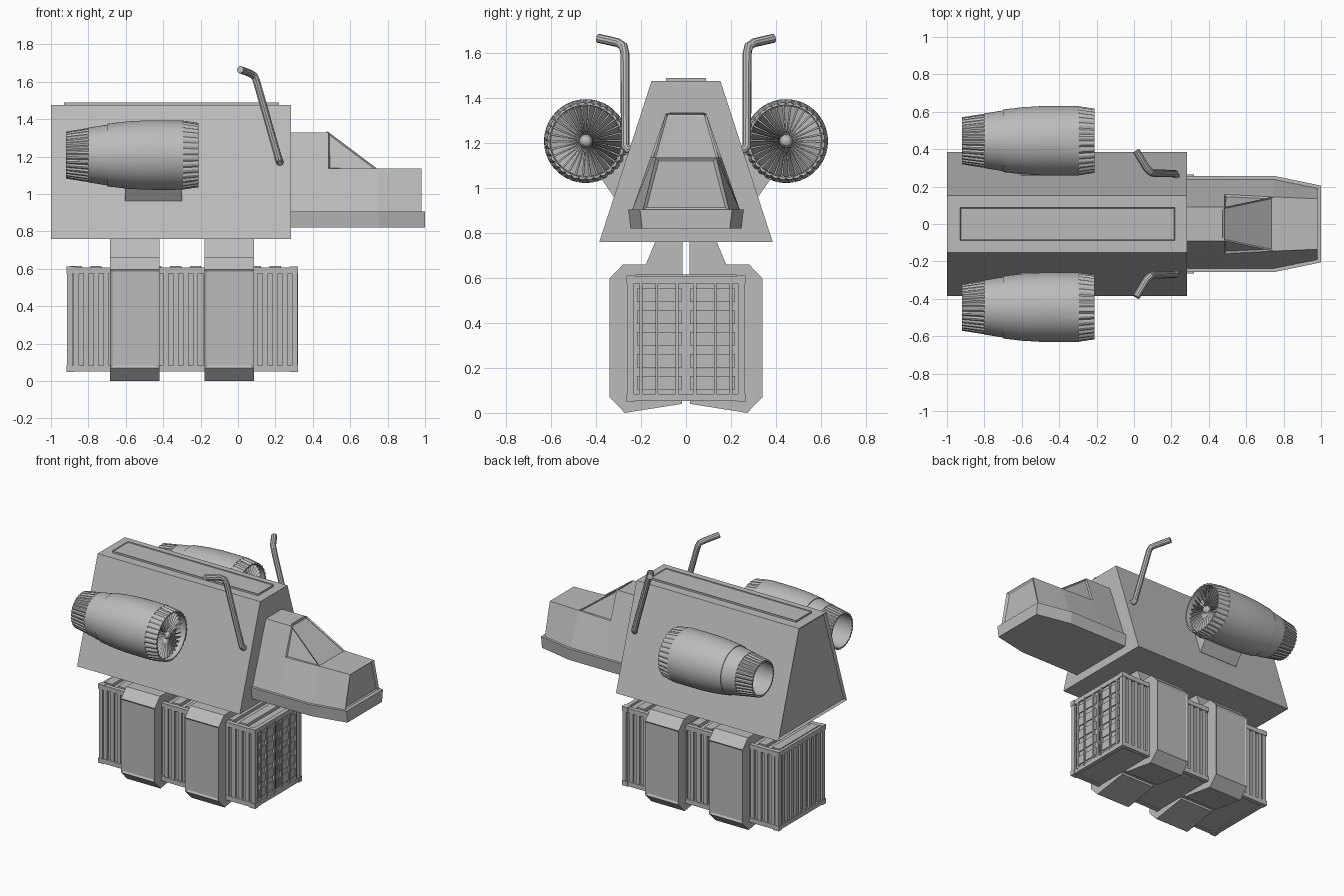
import bpy, bmesh, math
from mathutils import Vector

if "Cube" in bpy.data.objects:
    bpy.data.objects.remove(bpy.data.objects["Cube"])

grey = bpy.data.materials.new("hull grey")
grey.diffuse_color = (0.5, 0.5, 0.5, 1)
grey.use_nodes = True
grey.node_tree.nodes["Principled BSDF"].inputs["Base Color"].default_value = grey.diffuse_color


def finish(bm, name, mirror=False, smooth=False):
    bmesh.ops.recalc_face_normals(bm, faces=bm.faces)
    me = bpy.data.meshes.new(name)
    bm.to_mesh(me)
    bm.free()
    me.materials.append(grey)
    ob = bpy.data.objects.new(name, me)
    bpy.context.collection.objects.link(ob)
    if mirror:
        m = ob.modifiers.new("mirror", 'MIRROR')
        m.use_axis = (False, True, False)
    if smooth:
        bpy.ops.object.select_all(action='DESELECT')
        ob.select_set(True)
        bpy.context.view_layer.objects.active = ob
        bpy.ops.object.shade_smooth_by_angle(angle=math.radians(25))
    return ob


def loft(bm, sections):
    """sections: list of rings of (x, y, z), same length, capped at both ends"""
    rings = [[bm.verts.new(p) for p in s] for s in sections]
    n = len(rings[0])
    for a, b in zip(rings, rings[1:]):
        for i in range(n):
            bm.faces.new((a[i], a[(i + 1) % n], b[(i + 1) % n], b[i]))
    bm.faces.new(rings[0])
    bm.faces.new(rings[-1])
    bmesh.ops.remove_doubles(bm, verts=bm.verts, dist=1e-4)
    bmesh.ops.recalc_face_normals(bm, faces=bm.faces)


def sym(x, half):
    """closed symmetric ring from half profile [(y, z)...]"""
    return [(x, y, z) for y, z in half] + [(x, -y, z) for y, z in reversed(half)]


def prism(bm, poly, x0, x1):
    loft(bm, [[(x, y, z) for y, z in poly] for x in (x0, x1)])


def recess(bm, test, thick, depth):
    fs = [f for f in bm.faces if test(f.calc_center_median(), f.normal)]
    bmesh.ops.inset_individual(bm, faces=fs, thickness=thick, depth=-depth)


def box(bm, x0, x1, y0, y1, z0, z1):
    vs = bmesh.ops.create_cube(bm, size=1)["verts"]
    for v in vs:
        v.co = Vector((x0 + (v.co.x + .5) * (x1 - x0), y0 + (v.co.y + .5) * (y1 - y0),
                       z0 + (v.co.z + .5) * (z1 - z0)))


def lathe(bm, prof, cy, cz, seg=96):
    """prof: (x, r, ribbed) turned round the x direction"""
    rings = []
    for x, r, rib in prof:
        if r == 0:
            rings.append([bm.verts.new((x, cy, cz))] * seg)
            continue
        ring = []
        for i in range(seg):
            a = math.tau * i / seg
            q = r - (.007 if rib and i % 3 == 0 else 0)
            ring.append(bm.verts.new((x, cy + q * math.cos(a), cz + q * math.sin(a))))
        rings.append(ring)
    for a, b in zip(rings, rings[1:]):
        for i in range(seg):
            j = (i + 1) % seg
            vs = list(dict.fromkeys((a[i], a[j], b[j], b[i])))
            bm.faces.new(vs)


# main hull with recessed rear panel
bm = bmesh.new()
hull = [(.385, .76), (.153, 1.475)]
loft(bm, [sym(-1, hull), sym(.283, hull)])
recess(bm, lambda c, n: n.x < -.9, .02, .015)
finish(bm, "hull")

# roof plate
bm = bmesh.new()
box(bm, -.93, .22, -.088, .088, 1.47, 1.488)
recess(bm, lambda c, n: n.z > .9, .007, .004)
finish(bm, "roof_plate")

# cabin with recessed windows
bm = bmesh.new()
tall = [(.24, .9), (.158, 1.135), (.09, 1.33)]
loft(bm, [sym(.27, tall), sym(.485, tall),
          sym(.745, [(.24, .9), (.145, 1.135), (.145, 1.135)]),
          sym(.98, [(.192, .9), (.135, 1.135), (.135, 1.135)])])
recess(bm, lambda c, n: (.49 < c.x < .74 and c.z > 1.136), .01, .01)
recess(bm, lambda c, n: n.x > .9, .022, .012)
finish(bm, "cabin")

# cabin base and bumper
bm = bmesh.new()
base = lambda w: [(w - .01, .82), (w, .905)]
loft(bm, [sym(.27, base(.257)), sym(.75, base(.257)), sym(1, base(.205))])
finish(bm, "cabin_base")

# engines: ribbed intake and nozzle, fan, spinner
CY, CZ = .445, 1.208
bm = bmesh.new()
lathe(bm, [(-.285, 0, 0), (-.285, .158, 0), (-.21, .16, 0), (-.21, .172, 1), (-.295, .185, 1),
           (-.295, .185, 0), (-.4, .186, 0), (-.5, .185, 0), (-.6, .179, 0), (-.7, .167, 0),
           (-.7, .162, 0), (-.8, .146, 0), (-.8, .145, 1), (-.92, .126, 1), (-.92, .113, 0),
           (-.8, .122, 0), (-.7, .122, 0), (-.7, 0, 0)], CY, CZ)
finish(bm, "engine", True, True)

bm = bmesh.new()
lathe(bm, [(-.285, .032, 0), (-.25, .03, 0), (-.23, .018, 0), (-.22, 0, 0)], CY, CZ, 24)
finish(bm, "fan_spinner", True, True)

bm = bmesh.new()
for i in range(30):
    a = math.tau * i / 30
    pts = []
    for r, d, x in ((.02, 0, -.245), (.157, 0, -.235), (.157, .17, -.275), (.02, .17, -.275)):
        pts.append(bm.verts.new((x, CY + r * math.cos(a + d), CZ + r * math.sin(a + d))))
    bm.faces.new(pts)
finish(bm, "fan_blades", True)

# engine pylons
bm = bmesh.new()
prism(bm, [(.305, .962), (.322, .962), (.39, 1.06), (.42, 1.15), (.25, 1.15)], -.605, -.3)
finish(bm, "engine_pylon", True)

# bent pipes beside the hull
cu = bpy.data.curves.new("pipe_path", 'CURVE')
cu.dimensions = '3D'
cu.bevel_depth = .02
cu.bevel_resolution = 3
cu.use_fill_caps = True
path = [(.225, .235, 1.17), (.224, .258, 1.17), (.218, .27, 1.185), (.1, .272, 1.6),
        (.088, .279, 1.63), (.065, .302, 1.645), (.012, .39, 1.665)]
sp = cu.splines.new('POLY')
sp.points.add(len(path) - 1)
for p, co in zip(sp.points, path):
    p.co = (*co, 1)
tmp = bpy.data.objects.new("pipe_path", cu)
bpy.context.collection.objects.link(tmp)
bm = bmesh.new()
bm.from_mesh(bpy.data.meshes.new_from_object(tmp))
bpy.data.objects.remove(tmp)
finish(bm, "side_pipe", True, True)

# cargo container: core, edge beams, corner blocks
X0, X1, Y, Z0, Z1 = -.915, .318, .262, .052, .608
bm = bmesh.new()
box(bm, X0 + .018, X1 - .018, -Y + .018, Y - .018, Z0 + .006, Z1 - .015)
for s in (-1, 1):
    ya, yb = sorted((s * Y, s * (Y - .03)))
    for za, zb in ((Z0, Z0 + .032), (Z1 - .032, Z1)):
        box(bm, X0, X1, ya, yb, za, zb)
    for xa, xb in ((X0, X0 + .03), (X1 - .03, X1)):
        box(bm, xa, xb, ya, yb, Z0, Z1)
    for xa in (X0 - .003, X1 - .042):
        for za in (Z0 - .003, Z1 - .032):
            box(bm, xa, xa + .045, min(ya, yb) - .003, max(ya, yb) + .003, za, za + .035)
for xa, xb in ((X0, X0 + .03), (X1 - .03, X1)):
    for za, zb in ((Z0, Z0 + .032), (Z1 - .032, Z1)):
        box(bm, xa, xb, -Y, Y, za, zb)
finish(bm, "container_frame")

# corrugation ribs on the sides, roof and rear end
bm = bmesh.new()
for i in range(22):
    x = X0 + .05 + i * .0532
    for s in (-1, 1):
        ya, yb = sorted((s * .24, s * .259))
        box(bm, x - .014, x + .014, ya, yb, Z0 + .03, Z1 - .03)
    if i % 2 == 0:
        box(bm, x - .03, x + .03, -.225, .225, Z1 - .02, Z1 + .006)
for i in range(9):
    y = (i - 4) * .05
    box(bm, X0 + .003, X0 + .025, y - .013, y + .013, Z0 + .03, Z1 - .03)
finish(bm, "container_ribs")

# container doors: two leaves, cross ribs and locking bars
bm = bmesh.new()
for s in (-1, 1):
    ya, yb = sorted((s * .006, s * .23))
    box(bm, X1 - .02, X1 - .012, ya, yb, Z0 + .03, Z1 - .03)
    for i in range(5):
        z = .135 + i * .097
        box(bm, X1 - .015, X1 - .005, ya + .012, yb - .012, z - .03, z + .03)
    for y in (.04, .13, .2):
        box(bm, X1 - .012, X1 + .002, s * y - .006, s * y + .006, Z0 + .02, Z1 - .02)
finish(bm, "container_doors")

# clamps gripping the container
arm = [(.015, .765), (.135, .765), (.178, .66), (.28, .66), (.34, .597), (.34, .07), (.272, 0),
       (.018, .04), (.018, .056), (.255, .056), (.255, .605), (.015, .605)]
for name, xa, xb in (("rear_clamp", -.685, -.42), ("front_clamp", -.18, .085)):
    bm = bmesh.new()
    prism(bm, arm, xa, xb)
    recess(bm, lambda c, n: n.y > .95 and c.y > .33, .018, .008)
    finish(bm, name, True)
